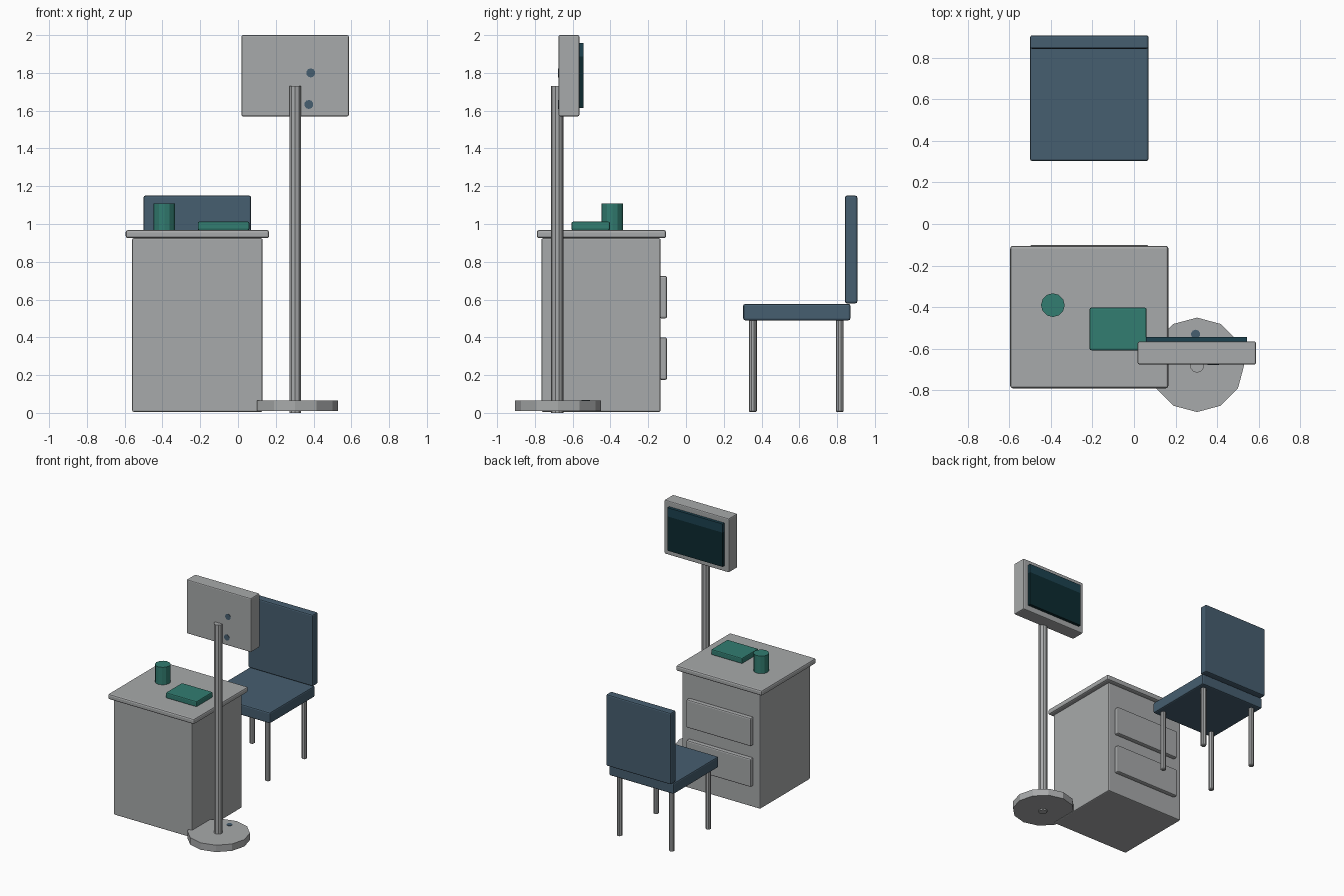
import bpy, bmesh, math

if "Cube" in bpy.data.objects:
    bpy.data.objects.remove(bpy.data.objects["Cube"])

def material(name, rgb):
    m = bpy.data.materials.new(name)
    m.diffuse_color = (*rgb, 1)
    m.use_nodes = True
    m.node_tree.nodes["Principled BSDF"].inputs["Base Color"].default_value = m.diffuse_color
    return m

GREY = material("grey", (0.39, 0.40, 0.405))
BLUE = material("slate blue", (0.061, 0.112, 0.162))
TEAL = material("teal", (0.032, 0.205, 0.165))
DARK = material("screen dark", (0.0037, 0.023, 0.030))
BAND = material("screen band", (0.0116, 0.054, 0.080))

def finish(name, bm, mat):
    me = bpy.data.meshes.new(name)
    bm.to_mesh(me)
    bm.free()
    me.materials.append(mat)
    ob = bpy.data.objects.new(name, me)
    bpy.context.collection.objects.link(ob)
    return ob

def box(name, x, y, z, mat, bevel=0.008):
    """Box from (min, max) ranges with small chamfered edges."""
    bm = bmesh.new()
    bmesh.ops.create_cube(bm, size=1)
    for v in bm.verts:
        v.co = [r[0] + (c + 0.5) * (r[1] - r[0]) for c, r in zip(v.co, (x, y, z))]
    if bevel:
        bmesh.ops.bevel(bm, geom=bm.edges[:], offset=bevel, segments=2,
                        profile=0.5, affect='EDGES')
    return finish(name, bm, mat)

def cylinder(name, x, y, z, radius, sides, mat, bevel=0):
    bm = bmesh.new()
    bmesh.ops.create_cone(bm, cap_ends=True, segments=sides, radius1=radius,
                          radius2=radius, depth=z[1] - z[0])
    bmesh.ops.translate(bm, verts=bm.verts, vec=(x, y, (z[0] + z[1]) / 2))
    if bevel:
        rims = [e for e in bm.edges if abs(e.verts[0].co.z - e.verts[1].co.z) < 1e-5]
        bmesh.ops.bevel(bm, geom=rims, offset=bevel, segments=1, affect='EDGES')
    return finish(name, bm, mat)

# Cabinet with overhanging top and two drawers on the back
box("cabinet_body", (-0.56, 0.13), (-0.765, -0.135), (0.005, 0.925), GREY)
box("cabinet_top", (-0.595, 0.165), (-0.79, -0.105), (0.925, 0.968), GREY, 0.012)
for i, z in enumerate((0.175, 0.50)):
    box(f"drawer_{i + 1}", (-0.50, 0.07), (-0.14, -0.10), (z, z + 0.225), GREY, 0.01)

# Items on the cabinet
cylinder("cup", -0.39, -0.39, (0.965, 1.108), 0.057, 12, TEAL)
box("book", (-0.213, 0.06), (-0.607, -0.402), (0.967, 1.012), TEAL, 0.008)

# Monitor stand
cylinder("stand_base", 0.303, -0.677, (0.01, 0.065), 0.227, 12, GREY)
cylinder("stand_pole", 0.303, -0.682, (0.0, 1.73), 0.033, 10, GREY)

# Monitor casing and screen, lighter band along the top
box("monitor_casing", (0.018, 0.587), (-0.675, -0.565), (1.57, 2.0), GREY)
box("screen", (0.058, 0.543), (-0.57, -0.542), (1.615, 1.888), DARK, 0)
box("screen_band", (0.058, 0.543), (-0.57, -0.542), (1.888, 1.957), BAND, 0)

# Small cable ends on the casing and base
for i, (x, z) in enumerate(((0.385, 1.80), (0.375, 1.633))):
    ob = cylinder(f"cable_port_{i + 1}", 0, 0, (-0.003, 0.003), 0.024, 10, BLUE)
    ob.rotation_euler.x = math.pi / 2
    ob.location = (x, -0.675, z)
cylinder("base_cable_end", 0.296, -0.53, (0.06, 0.068), 0.022, 10, BLUE)

# Chair
box("seat", (-0.50, 0.07), (0.303, 0.87), (0.49, 0.577), BLUE, 0.01)
box("chair_back", (-0.50, 0.07), (0.842, 0.907), (0.58, 1.15), BLUE, 0.01)
for x, sx in ((-0.445, "left"), (0.015, "right")):
    for y, sy in ((0.354, "front"), (0.814, "back")):
        cylinder(f"{sy}_{sx}_leg", x, y, (0.005, 0.495), 0.021, 10, GREY, 0.005)
